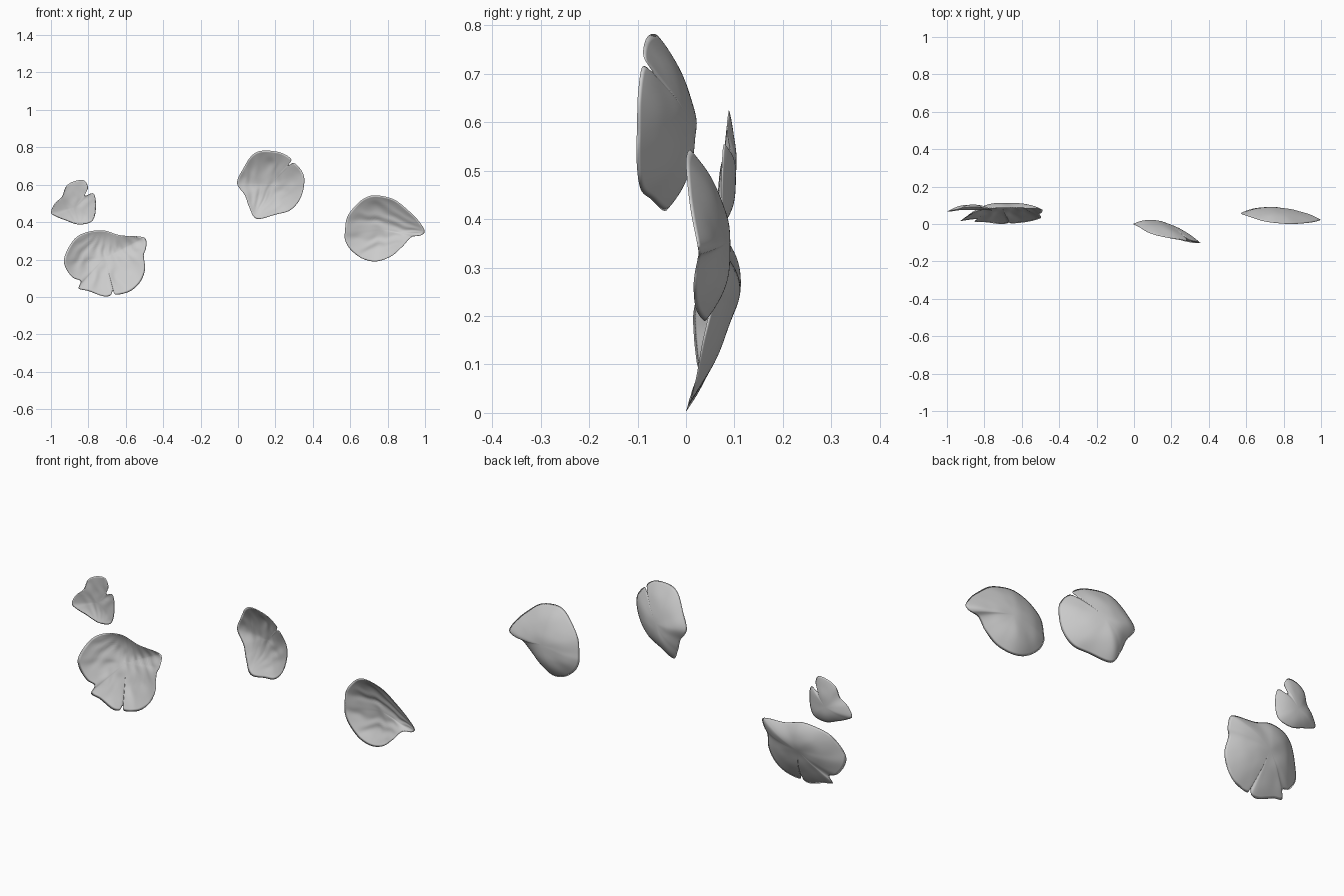
import bpy, bmesh, math
from mathutils import Vector, noise

RINGS, STEPS = 18, 8


def smooth_loop(pts):
    """Closed Catmull-Rom curve through the rim points."""
    p = [Vector(q) for q in pts]
    n, out = len(p), []
    for i in range(n):
        a, b, c, d = p[i - 1], p[i], p[(i + 1) % n], p[(i + 2) % n]
        for s in range(STEPS):
            t = s / STEPS
            out.append(0.5 * (2 * b + (c - a) * t + (2 * a - 5 * b + 4 * c - d) * t * t
                              + (3 * b - a - 3 * c + d) * t ** 3))
    return out


def petal(name, centre, base, veins, rim, wrinkle=0.004):
    """Cupped petal: veined inner face, smoother outer face, shared thin rim."""
    loop, c = smooth_loop(rim), Vector(centre)
    n = len(loop)
    # Overall tilt of the rim, so the cup is rounded about a slanted plane
    sx = sum((q.x - c.x) * (q.y - c.y) for q in loop) / sum((q.x - c.x) ** 2 for q in loop)
    sz = sum((q.z - c.z) * (q.y - c.y) for q in loop) / sum((q.z - c.z) ** 2 for q in loop)
    bm = bmesh.new()

    def point(q, r, side):
        x, z = c.x + (q.x - c.x) * r, c.z + (q.z - c.z) * r
        tilt = sx * (q.x - c.x) + sz * (q.z - c.z)
        y = c.y + tilt * r + (q.y - c.y - tilt) * r ** 2.2
        ang = math.atan2(z - base[1], x - base[0])
        dist = math.hypot(z - base[1], x - base[0])
        fade = min(1, dist / 0.15) * (1 - r ** 6)
        bump = noise.noise(Vector((x * 14, 3, z * 14)))
        crease = math.sin(ang * veins + 2.5 * bump)
        y += 0.003 * bump * fade
        if side < 0:
            y += wrinkle * crease * fade * (0.6 + 0.4 * bump)
        return bm.verts.new((x, y + side * 0.004 * (1 - r ** 4), z))

    rim_verts = [point(q, 1, 1) for q in loop]
    for side in (-1, 1):
        rings = [[point(q, k / RINGS, side) for q in loop] for k in range(1, RINGS)]
        rings.append(rim_verts)
        mid = point(loop[0], 0, side)
        for j in range(n):
            m = (j + 1) % n
            bm.faces.new((mid, rings[0][j], rings[0][m]))
            for a, b in zip(rings, rings[1:]):
                bm.faces.new((a[j], b[j], b[m], a[m]))
    bmesh.ops.recalc_face_normals(bm, faces=bm.faces)
    for f in bm.faces:
        f.smooth = True
    mesh = bpy.data.meshes.new(name)
    bm.to_mesh(mesh)
    bm.free()
    bpy.context.collection.objects.link(bpy.data.objects.new(name, mesh))


# Small petal, upper left, with a notch at its top right
petal("small_petal", (-0.87, 0.100, 0.48), (-0.86, 0.36), 14, [
    (-1.0, 0.066, 0.452), (-0.979, 0.070, 0.50), (-0.941, 0.078, 0.537), (-0.92, 0.084, 0.59),
    (-0.877, 0.089, 0.618), (-0.824, 0.088, 0.623), (-0.802, 0.084, 0.586),
    (-0.818, 0.090, 0.542), (-0.775, 0.078, 0.554), (-0.76, 0.074, 0.51),
    (-0.765, 0.072, 0.436), (-0.791, 0.074, 0.398), (-0.856, 0.076, 0.388),
    (-0.92, 0.075, 0.409), (-0.973, 0.068, 0.43)], 0.003)

# Large petal, lower left, with two torn notches along the bottom
petal("large_petal", (-0.71, 0.097, 0.21), (-0.70, 0.40), 22, [
    (-0.925, 0.018, 0.222), (-0.925, 0.016, 0.163), (-0.885, 0.022, 0.105),
    (-0.842, 0.026, 0.085), (-0.851, 0.012, 0.045), (-0.80, 0.010, 0.032),
    (-0.722, 0.0, 0.004), (-0.682, 0.002, 0.008), (-0.668, 0.008, 0.032),
    (-0.652, 0.003, 0.012), (-0.578, 0.010, 0.03), (-0.524, 0.022, 0.078),
    (-0.497, 0.034, 0.147), (-0.504, 0.052, 0.222), (-0.492, 0.062, 0.26),
    (-0.492, 0.078, 0.307), (-0.524, 0.082, 0.323), (-0.63, 0.085, 0.33),
    (-0.722, 0.085, 0.356), (-0.813, 0.075, 0.345), (-0.877, 0.05, 0.307)])

# Middle petal, slanted toward the front on its right side
petal("middle_petal", (0.17, 0.002, 0.60), (0.08, 0.40), 24, [
    (-0.005, 0.0, 0.61), (0.03, -0.018, 0.69), (0.075, -0.045, 0.757), (0.13, -0.063, 0.782),
    (0.225, -0.082, 0.773), (0.284, -0.088, 0.737), (0.270, -0.070, 0.705),
    (0.303, -0.090, 0.715), (0.348, -0.099, 0.66), (0.353, -0.101, 0.596),
    (0.33, -0.102, 0.52), (0.278, -0.094, 0.463), (0.203, -0.072, 0.441),
    (0.10, -0.040, 0.418), (0.06, -0.020, 0.48), (0.037, -0.008, 0.543)])

# Right petal, drawn out to a tip on the right
petal("right_petal", (0.77, 0.084, 0.36), (1.03, 0.34), 26, [
    (0.572, 0.057, 0.35), (0.583, 0.050, 0.425), (0.63, 0.035, 0.49), (0.684, 0.017, 0.532),
    (0.743, 0.007, 0.543), (0.834, 0.0, 0.521), (0.91, 0.004, 0.463), (0.963, 0.011, 0.41),
    (0.998, 0.022, 0.355), (0.98, 0.026, 0.33), (0.925, 0.024, 0.318), (0.88, 0.016, 0.27),
    (0.818, 0.020, 0.217), (0.738, 0.038, 0.19), (0.663, 0.046, 0.206),
    (0.60, 0.055, 0.255), (0.572, 0.058, 0.307)])
